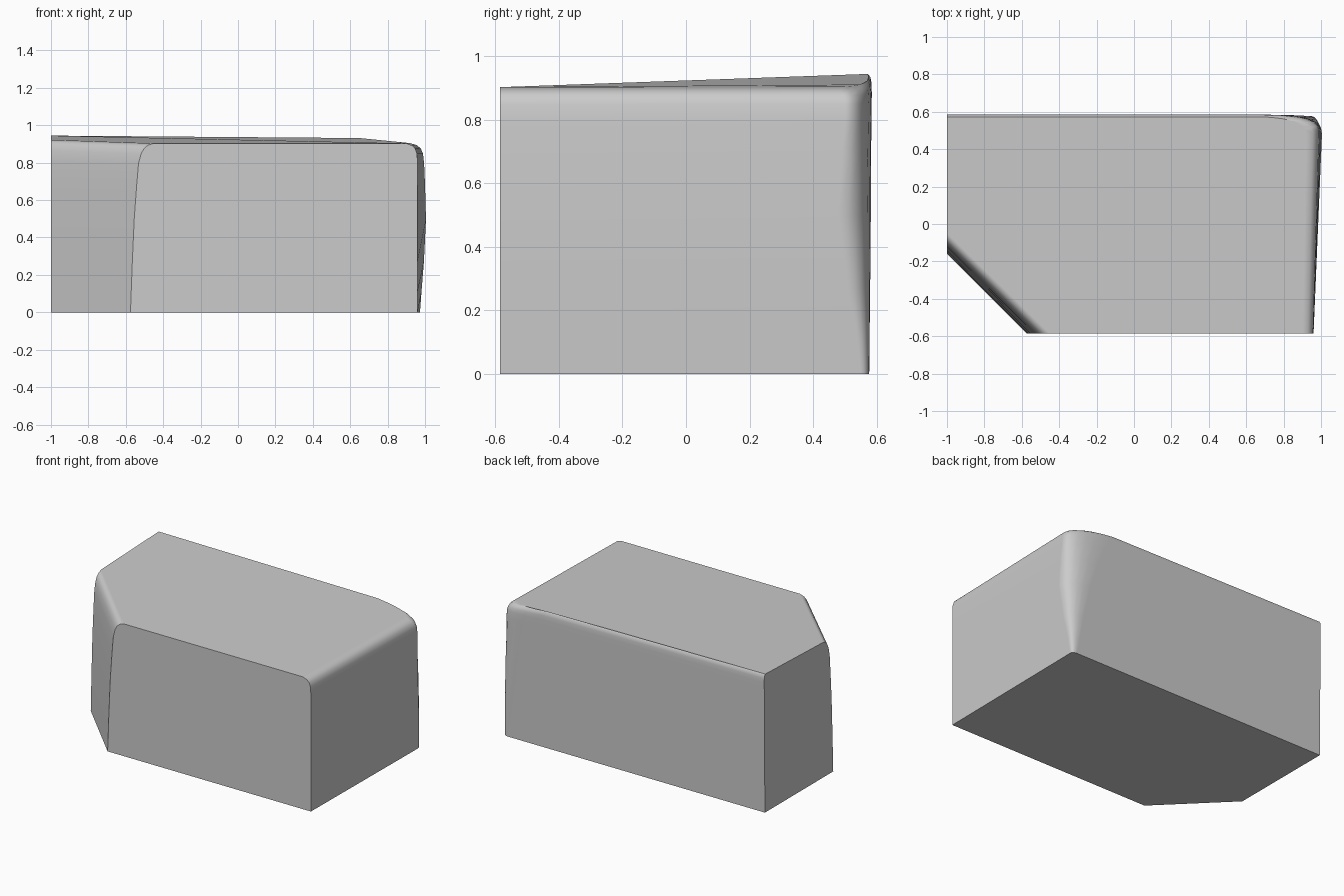
import bpy
import math
from mathutils import Vector

cube = bpy.data.objects.get("Cube")
if cube:
    bpy.data.objects.remove(cube, do_unlink=True)

FRONT, LEFT = -0.585, -1.0


def top_height(x, y):
    """Sloping lid: rises to the back, drops near the rounded corner."""
    v = (y - FRONT) / 1.17
    drop = 0.025 * max(0, min(1, (x - 0.65) / 0.27))
    return 0.903 + v * (0.042 - 0.008 * (x + 1) - drop)


# level: (height, side inset, side bulge, cut inset, back y, corner y, corner x)
LEVELS = [
    (0.0, 0, 0.013, 0, 0.577, 0.55, 0.94),
    (0.12, 0, 0.021, 0.004, 0.578, 0.54, 0.92),
    (0.3, 0, 0.034, 0.01, 0.58, 0.51, 0.89),
    (0.55, 0, 0.045, 0.02, 0.582, 0.48, 0.84),
    (0.75, 0, 0.04, 0.033, 0.583, 0.49, 0.78),
    (0.88, 0, 0.035, 0.043, 0.584, 0.5, 0.73),
    (0.94, 0.003, 0.032, 0.057, 0.585, 0.5, 0.7),
    (0.97, 0.013, 0.029, 0.073, 0.584, 0.495, 0.68),
    (0.988, 0.03, 0.026, 0.092, 0.581, 0.485, 0.665),
    (1.0, 0.06, 0.02, 0.125, 0.573, 0.475, 0.65),
]


def ring(t, inset, bulge, cut, back, cy, cx):
    """Plan outline of the block at one level."""
    side = 0.96 - inset
    pts = [(-0.575 + cut, FRONT), (side, FRONT)]
    start = Vector((side + bulge, cy))
    corner = Vector((side + bulge, back))
    end = Vector((cx, back))
    for i in range(7):
        u = i / 6
        p = start * (1 - u) ** 2 + corner * 2 * u * (1 - u) + end * u * u
        pts.append((p.x, p.y))
    pts += [(LEFT, back), (LEFT, -0.16 + cut * 0.9)]
    return [(x, y, t * top_height(x, y)) for x, y in pts]


# Loft the outlines and close both ends
rings = [ring(*level) for level in LEVELS]
n = len(rings[0])
verts = [p for r in rings for p in r]
faces = [tuple(reversed(range(n)))]
for k in range(len(rings) - 1):
    for i in range(n):
        j = (i + 1) % n
        faces.append((k * n + i, k * n + j, (k + 1) * n + j, (k + 1) * n + i))
faces.append(tuple(range(len(verts) - n, len(verts))))

mesh = bpy.data.meshes.new("rounded_block")
mesh.from_pydata(verts, [], faces)
mesh.validate()
block = bpy.data.objects.new("rounded_block", mesh)
bpy.context.collection.objects.link(block)

# Plain grey surface
grey = bpy.data.materials.new("plain_grey")
grey.use_nodes = True
colour = (0.6, 0.6, 0.6, 1)
grey.diffuse_color = colour
grey.node_tree.nodes["Principled BSDF"].inputs["Base Color"].default_value = colour
mesh.materials.append(grey)

bpy.context.view_layer.objects.active = block
block.select_set(True)
bpy.ops.object.shade_smooth_by_angle(angle=math.radians(35))
weighted = block.modifiers.new("even_shading", "WEIGHTED_NORMAL")
weighted.keep_sharp = True
